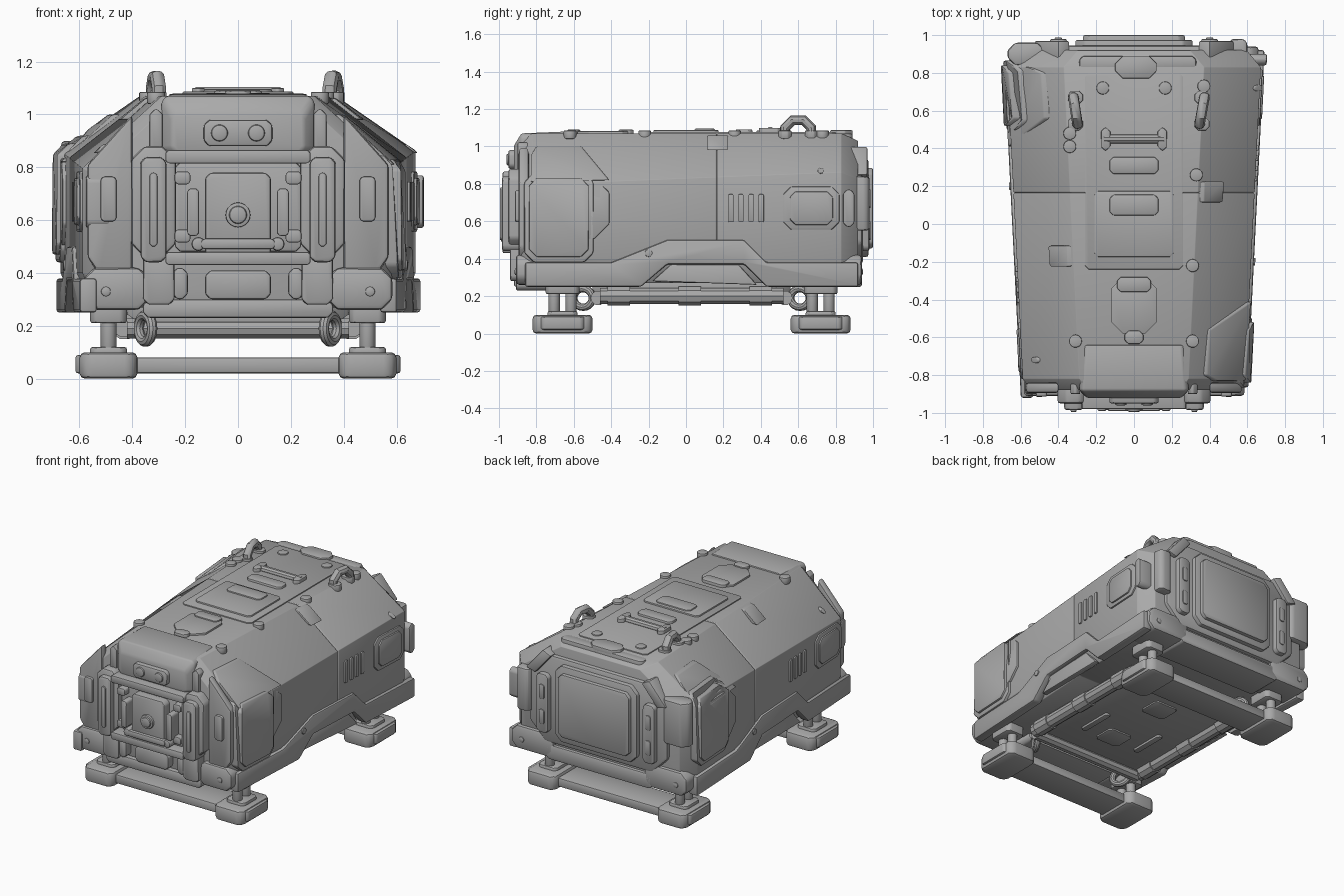
import bpy, bmesh, math

cube = bpy.data.objects.get("Cube")
if cube:
    bpy.data.objects.remove(cube, do_unlink=True)

tone = (.4, .4, .4, 1)
grey = bpy.data.materials.new("plain_grey")
grey.use_nodes = True
grey.diffuse_color = tone
grey.node_tree.nodes["Principled BSDF"].inputs["Base Color"].default_value = tone

DECK = 1.07
FRONT = -.91
BACK = .94
SIDES = (1, -1)
parts = []


def add_part(name, data):
    part = bpy.data.objects.new(name, data)
    bpy.context.scene.collection.objects.link(part)
    data.materials.append(grey)
    parts.append(part)
    return part


def loft(name, rings, bevel=.01):
    bm = bmesh.new()
    loops = [[bm.verts.new(point) for point in ring] for ring in rings]
    for low, high in zip(loops, loops[1:]):
        for i in range(len(low)):
            bm.faces.new((low[i - 1], low[i], high[i], high[i - 1]))
    bm.faces.new(loops[0])
    bm.faces.new(loops[-1])
    bmesh.ops.recalc_face_normals(bm, faces=bm.faces[:])
    mesh = bpy.data.meshes.new(name)
    bm.to_mesh(mesh)
    bm.free()
    modifier = add_part(name, mesh).modifiers.new("bevel", "BEVEL")
    modifier.width = bevel
    modifier.segments = 2


def tube(name, points, radius, cyclic=False):
    curve = bpy.data.curves.new(name, "CURVE")
    curve.dimensions = "3D"
    curve.bevel_depth = radius
    curve.bevel_resolution = 3
    curve.use_fill_caps = True
    spline = curve.splines.new("POLY")
    spline.points.add(len(points) - 1)
    for target, point in zip(spline.points, points):
        target.co = (*point, 1)
    spline.use_cyclic_u = cyclic
    add_part(name, curve)


# Outlines: a rectangle with cut corners, a disc, and a mirrored polygon
def panel(u, v, width, height, cut=.02):
    points = []
    for i, j in ((1, 1), (-1, 1), (-1, -1), (1, -1)):
        corner = [(u + i * width / 2, v + j * (height / 2 - cut)),
                  (u + i * (width / 2 - cut), v + j * height / 2)]
        points += corner if i == j else corner[::-1]
    return points


def disc(u, v, radius):
    angles = [math.tau * i / 20 for i in range(20)]
    return [(u + radius * math.cos(a), v + radius * math.sin(a)) for a in angles]


def mirrored(points, side):
    return [(side * u, v) for u, v in points]


# The shell tapers to the front and leans in above its crease
def crease(y):
    return .83 + .04 * y


def half_width(y, z=0):
    lean = max(0, (z - crease(y)) / (DECK - crease(y)))
    return .63 + .05 * y - .3 * lean


def section(y, inset):
    half = [(half_width(y, z) - inset, z - inset / 2) for z in (DECK, crease(y), .4)]
    half.append((half_width(y) - inset - .05, .27))
    return [(x, y, z) for x, z in half + mirrored(half[::-1], -1)]


# Plates on each face of the shell, given by how far they stand out
def upright(name, outline, start, end, bevel=.01):
    loft(name, [[(x, y, z) for x, z in outline] for y in (start, end)], bevel)


def front(name, outline, out, bevel=.01):
    upright(name, outline, FRONT - out, FRONT + .07, bevel)


def back(name, outline, out, bevel=.01):
    upright(name, outline, BACK + out, BACK - .08, bevel)


def level(name, outline, low, high, bevel=.01):
    loft(name, [[(x, y, z) for x, y in outline] for z in (low, high)], bevel)


def deck(name, outline, out):
    level(name, outline, DECK - .03, DECK + out, out / 3)


def flank(name, outline, out, side, bevel=.008, sunk=.05):
    rings = [[(side * (half_width(side * y, z) + d), side * y, z) for y, z in outline]
             for d in (-sunk, out)]
    loft(name, rings, bevel)


# Main shell with a seam groove
profile = ((-.88, .04), (-.82, 0), (.16, 0), (.165, .01), (.17, 0), (.83, 0), (.92, .08))
loft("shell", [section(y, inset) for y, inset in profile], .003)


def arch(z, start):
    return [(-.86, z), (start, z), (-.1, z + .12), (.31, z + .12), (.43, z), (.92, z)]


# Flank parts, repeated with a half turn
insert = [(-.18, .28), (.38, .26), (.28, .37), (-.08, .37)]
pod_hood = [(-.83, .81), (-.41, .82), (-.56, 1), (-.8, 1), (-.83, .95)]
for side in SIDES:
    pod_height = .65 - .03 * side
    flank("side_skirt", arch(.25, -.24) + arch(.38, -.4)[::-1], .015, side, .012)
    flank("arch_insert", insert, -.01, side)
    flank("corner_pod_base", panel(-.62, .67, .42, .33, .08), .015, side)
    flank("corner_pod_hood", pod_hood, .02, side)
    flank("corner_pod", panel(-.68, pod_height, .37, .48, .05), .02, side, .012, .16)
    flank("corner_pod_face", panel(-.68, pod_height, .32, .42, .04), .033, side)
    for i in range(4):
        flank("vent_slat", panel(.24 + i * .054, .67, .028, .15, .005), .01, side, .003)
    flank("grip_panel", panel(.67, .67, .3, .23, .04), .01, side)
    flank("grip_panel_inner", panel(.67, .67, .23, .18, .03), .02, side)
    flank("grip_bar", panel(.87, .67, .06, .2), .01 + .02 * side, side, .01, .1)
    flank("shell_latch", panel(.17, 1.02, .11, .08, .005), .02, side)
    flank("skirt_bolt", disc(-.2, .43, .02), .022, side, .003)
    flank("flank_bolt", disc(.72, .87, .016), .012, side, .003)


# Feet, struts and tie rings with the cross bars between them
def standing_gear(y, inward):
    upright("foot_cross_bar", panel(0, .05, .84, .06, .01), y - .11, y + .11)
    for side in SIDES:
        x = side * .49
        level("foot", panel(x, y, .22, .32, .03), 0, .1, .02)
        level("foot_cap", panel(x + side * .08, y, .09, .24), .02, .09)
        level("foot_collar", panel(x, y, .14, .16), .08, .12)
        level("strut_head", panel(x, y, .14, .18), .21, .29)
        for offset in (-.045, .045):
            level("foot_strut", disc(x, y + offset, .03), .1, .3)
        ring = [(side * (.35 + v / 2), y + inward + v, z) for v, z in disc(0, .19, .05)]
        tube("tie_ring", ring, .02, True)


standing_gear(-.66, .11)
standing_gear(.72, -.11)

# Underside tray and its tubular frame
level("belly_plate", panel(0, .03, .84, 1.06, .08), .2, .29)
for side in SIDES:
    x = side * .43
    tube("belly_rail", [(x, -.46, .2), (x, .52, .2)], .045)
    for y in (-.36, .02, .4):
        tube("rail_sleeve", [(x, y - .06, .2), (x, y + .06, .2)], .053)
    level("belly_rib", panel(x / 2, -.12, .04, .25, .01), .185, .21, .004)
for y in (-.47, .53):
    tube("belly_cross_tube", [(-.42, y, .19), (.42, y, .19)], .04)
for y in (-.2, .25):
    level("belly_hatch", panel(0, y, .18, .16), .19, .21, .004)

# Bumper corners and the sills at both ends
for side in SIDES:
    upright("front_bumper_corner", panel(side * .46, .34, .25, .16, .04), FRONT, -.66, .018)
    upright("back_bumper_corner", panel(side * .5, .34, .32, .16, .04), BACK, .72, .018)
    front("front_bumper_bolt", disc(side * .5, .33, .02), .006)
    back("back_bumper_bolt", disc(side * .58, .33, .02), .006)
upright("front_sill", panel(0, .265, .72, .07), FRONT, -.6)
upright("back_sill", panel(0, .3, .8, .1), BACK, .7)

# Front face: hood with lamps over the framed lock
hood = {-.92: panel(0, .93, .5, .15), -.88: panel(0, .96, .58, .22), -.64: panel(0, .965, .54, .23)}
loft("front_hood", [[(x, y, z) for x, z in outline] for y, outline in hood.items()])
front("lamp_plate", panel(0, .93, .26, .1), .04)
cheek = [(.4, .4), (.53, .4), (.57, .46), (.57, .81), (.4, 1)]
for side in SIDES:
    front("lamp", disc(side * .07, .93, .032), .05)
    front("hood_fin", panel(side * .31, .94, .05, .16), -.01)
    front("front_frame", panel(side * .32, .67, .17, .42, .05), .04, .015)
    front("frame_leg", panel(side * .3, .38, .12, .2), .03)
    front("front_cheek", mirrored(cheek, side), -.015, .015)
    front("front_handle", panel(side * .32, .64, .1, .4), .075, .015)
    front("handle_slot", panel(side * .32, .64, .03, .28, .01), .085)
    front("cheek_slot", panel(side * .49, .68, .06, .17, .01), .003)
    front("clamp", panel(side * .17, .63, .045, .18, .01), .08)
    front("hinge_knuckle", disc(side * .15, .51, .026), .075)
    front("lower_bracket", panel(side * .22, .36, .06, .12), .02)
    for z in (.54, .76):
        front("clamp_foot", panel(side * .21, z, .06, .05, .01), .05)
front("front_bay", panel(0, .65, .48, .34), .005)
for z in (.455, .84):
    front("front_cross_bar", panel(0, z, .55, .05, .01), .07)
front("lock_plate", panel(0, .62, .25, .32), .06)
front("lock_ring", disc(0, .62, .047), .075, .004)
front("lock_core", disc(0, .62, .034), .085)
front("lock_hinge", panel(0, .51, .28, .04, .01), .08)
front("lower_box", panel(0, .355, .25, .11), .02)

# Back face: framed door and side grips
back("back_frame", panel(0, .665, 1.04, .6, .12), .005, .02)
back("back_door_rim", panel(0, .67, .62, .52, .05), .035)
back("back_door", panel(0, .67, .54, .43, .03), .06)
diagonal = [(.46, .83), (.53, .85), (.4, 1), (.34, .97)]
for side in SIDES:
    back("back_grip", panel(side * .4, .64, .09, .4), .04)
    back("back_diagonal", mirrored(diagonal, side), .03)
    for z in (.55, .72):
        back("grip_slot", panel(side * .4, z, .04, .1, .01), .047, .005)
level("back_lip", panel(.02, .85, .62, .08), 1, DECK)
level("pod_shoulder", panel(-.57, .9, .2, .12, .04), .6, .9, .015)
level("rear_shoulder", panel(.55, .92, .1, .12), .55, .84, .015)

# Top deck: panels, hatch, grab bar and latch
deck("deck_strip", panel(0, .28, .52, 1.04), .007)
deck("deck_screen", panel(0, 0, .42, .35), .017)
deck("screen_tab", panel(0, .1, .26, .11), .026)
deck("deck_block", panel(0, .31, .26, .09), .022)
deck("deck_notch", panel(.01, .83, .22, .12, .04), .017)
deck("latch_body", panel(0, -.43, .24, .3, .06), .012)
deck("latch_pad", panel(0, -.32, .18, .08), .02)
deck("latch_tongue", panel(0, -.6, .1, .07), .02)
tube("grab_bar", [(-.16, .45, 1.08), (.16, .45, 1.08)], .025)
for side in SIDES:
    deck("grab_bar_end", panel(side * .15, .45, .05, .12), .03)
    deck("front_deck_bolt", disc(side * .31, -.62, .034), .015)
    deck("rear_deck_bolt", disc(side * .165, .72, .034), .015)
for x, y in ((-.34, .48), (-.34, .41), (.37, .73), (.33, .26), (.31, -.22)):
    deck("deck_bolt", disc(x, y, .034), .015)

# Lifting eyes
for x in (-.31, .36):
    arc = [(y, z) for y, z in panel(.6, DECK, .14, .14, .04) if z > DECK]
    feet = [(arc[0][0], DECK - .02)], [(arc[-1][0], DECK - .02)]
    arc = feet[0] + arc + feet[1]
    tube("lifting_eye", [(x + (y - .6) * x / 2, y, z) for y, z in arc], .028)
    for foot in feet:
        deck("eye_base", panel(x, foot[0][0], .08, .07), .015)

# Apply modifiers and shade
for part in parts:
    part.select_set(True)
bpy.context.view_layer.objects.active = parts[0]
bpy.ops.object.convert(target="MESH")
bpy.ops.object.shade_smooth_by_angle(angle=math.radians(35))
